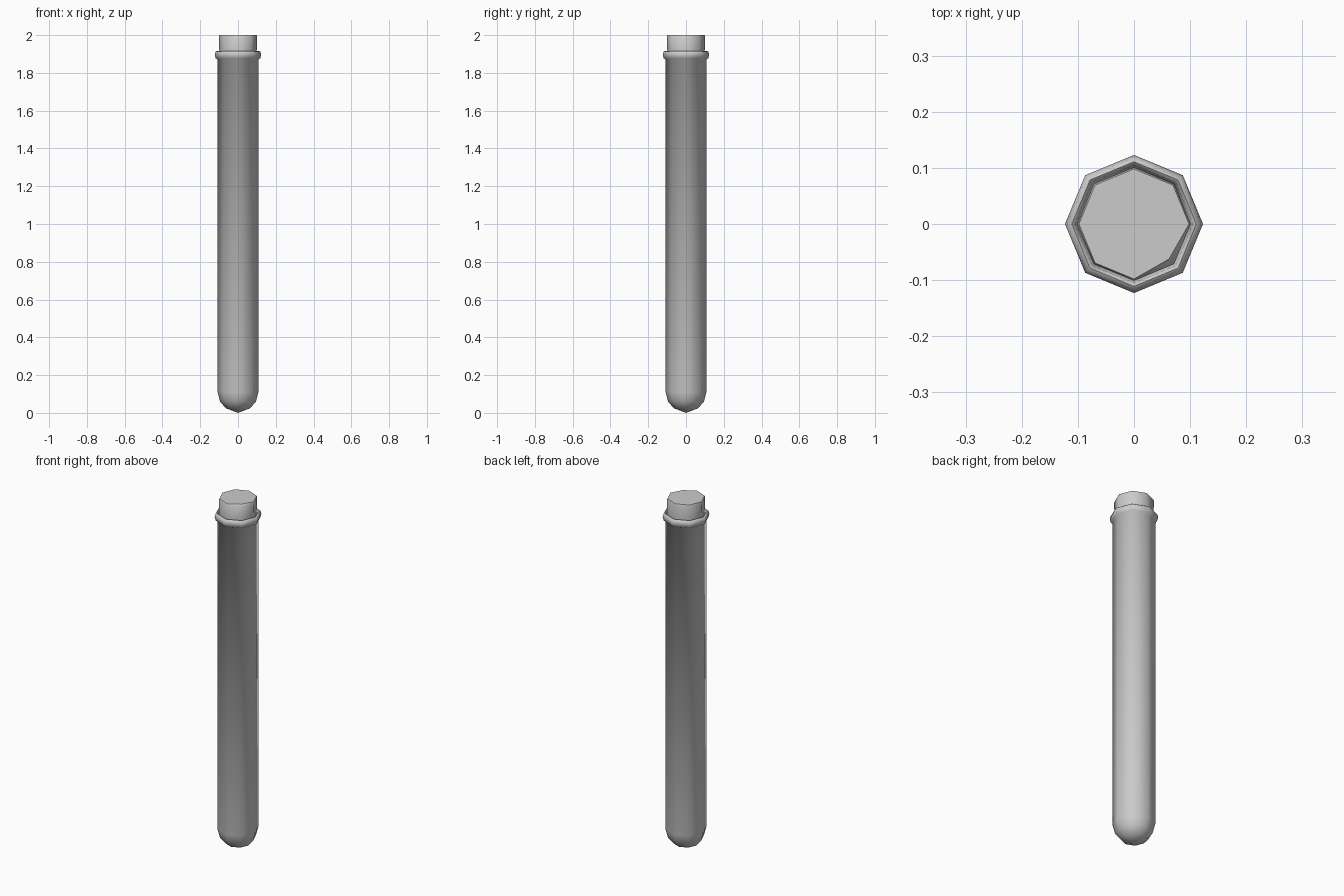
import bpy, bmesh, math

if "Cube" in bpy.data.objects:
    bpy.data.objects.remove(bpy.data.objects["Cube"])

SIDES = 8


def lathe(name, profile):
    """Revolve an (r, z) profile around z; r = 0 points become poles."""
    bm = bmesh.new()
    rings = []
    for r, z in profile:
        if r == 0:
            rings.append([bm.verts.new((0, 0, z))] * SIDES)
        else:
            rings.append([bm.verts.new((r * math.cos(2 * math.pi * i / SIDES),
                                        r * math.sin(2 * math.pi * i / SIDES), z))
                          for i in range(SIDES)])
    for a, b in zip(rings, rings[1:]):
        for i in range(SIDES):
            j = (i + 1) % SIDES
            bm.faces.new(list(dict.fromkeys((a[i], a[j], b[j], b[i]))))
    bmesh.ops.recalc_face_normals(bm, faces=bm.faces)
    mesh = bpy.data.meshes.new(name)
    bm.to_mesh(mesh)
    bm.free()
    ob = bpy.data.objects.new(name, mesh)
    bpy.context.collection.objects.link(ob)
    bpy.ops.object.select_all(action='DESELECT')
    ob.select_set(True)
    bpy.context.view_layer.objects.active = ob
    bpy.ops.object.shade_smooth_by_angle(angle=math.radians(60))
    return ob


# Tube: rounded bottom, straight wall, rolled lip, inner wall
lathe("glass_tube", [
    (0, 0), (0.065, 0.025), (0.095, 0.06), (0.108, 0.11),
    (0.108, 1.87), (0.118, 1.877), (0.123, 1.897), (0.119, 1.912),
    (0.111, 1.917), (0.105, 1.912), (0.101, 1.89),
    (0.101, 0.11), (0.088, 0.065), (0.06, 0.035), (0, 0.012)])

# Stopper: plug pushed into the mouth, with a worn front right corner
stopper = lathe("stopper", [
    (0, 1.80), (0.096, 1.80), (0.099, 1.91), (0.101, 1.992),
    (0.098, 2.0), (0, 2.0)])
for v in stopper.data.vertices:
    if v.co.z > 1.995 and v.co.x > 0.05 and v.co.y < -0.05:
        v.co.x *= 0.9
        v.co.y *= 0.9
